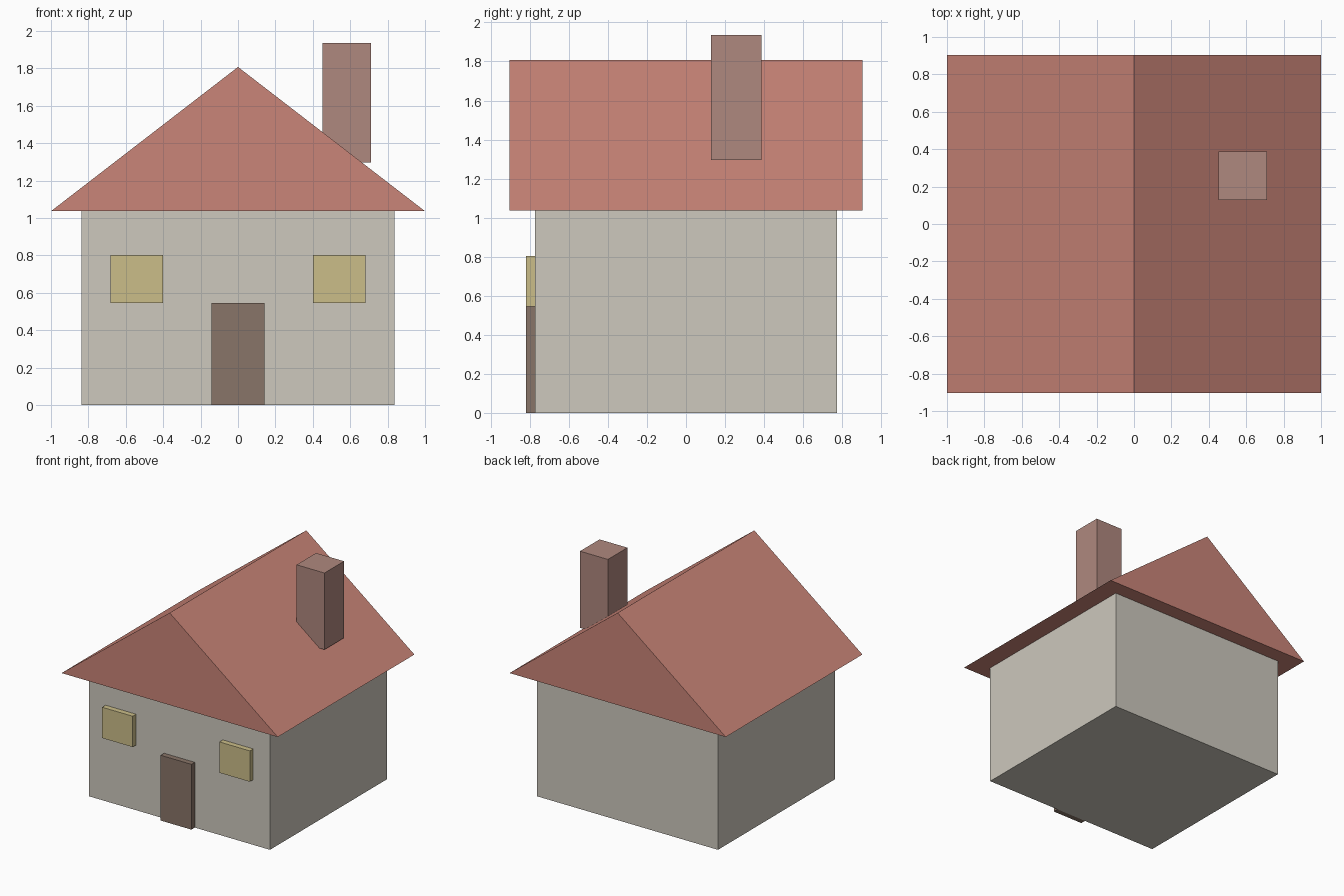
import bpy

if "Cube" in bpy.data.objects:
    bpy.data.objects.remove(bpy.data.objects["Cube"])


def linear(c):
    c /= 255
    return c / 12.92 if c <= 0.04045 else ((c + 0.055) / 1.055) ** 2.4


def material(name, r, g, b):
    m = bpy.data.materials.new(name)
    m.diffuse_color = (linear(r), linear(g), linear(b), 1)
    m.use_nodes = True
    m.node_tree.nodes["Principled BSDF"].inputs["Base Color"].default_value = m.diffuse_color
    return m


def prism(name, profile, y0, y1, mat):
    """Extrude an x-z profile (counter-clockwise from the front) from y0 to y1."""
    n = len(profile)
    verts = [(x, y, z) for y in (y0, y1) for x, z in profile]
    faces = [tuple(range(n)), tuple(reversed(range(n, 2 * n)))]
    faces += [(i, i + n, (i + 1) % n + n, (i + 1) % n) for i in range(n)]
    mesh = bpy.data.meshes.new(name)
    mesh.from_pydata(verts, [], faces)
    mesh.materials.append(mat)
    obj = bpy.data.objects.new(name, mesh)
    bpy.context.collection.objects.link(obj)
    return obj


def box(name, x0, x1, y0, y1, z0, z1, mat):
    return prism(name, [(x0, z0), (x1, z0), (x1, z1), (x0, z1)], y0, y1, mat)


stone = material("warm_grey_wall", 205, 200, 189)
tile = material("red_roof", 202, 133, 120)
brick = material("dusty_brick", 175, 136, 126)
wood = material("brown_wood", 137, 117, 104)
glass = material("yellow_window", 203, 189, 137)

# House body and overhanging gable roof
box("walls", -0.838, 0.838, -0.774, 0.774, 0, 1.036, stone)
prism("roof", [(-1, 1.036), (1, 1.036), (0, 1.807)], -0.903, 0.903, tile)

# Chimney on the right slope
box("chimney", 0.452, 0.71, 0.129, 0.387, 1.295, 1.936, brick)

# Door and the two front windows, standing out from the wall
box("door", -0.142, 0.142, -0.819, -0.774, 0, 0.546, wood)
for side, cx in (("left", -0.542), ("right", 0.542)):
    box(side + "_window", cx - 0.141, cx + 0.141, -0.819, -0.774, 0.545, 0.803, glass)
